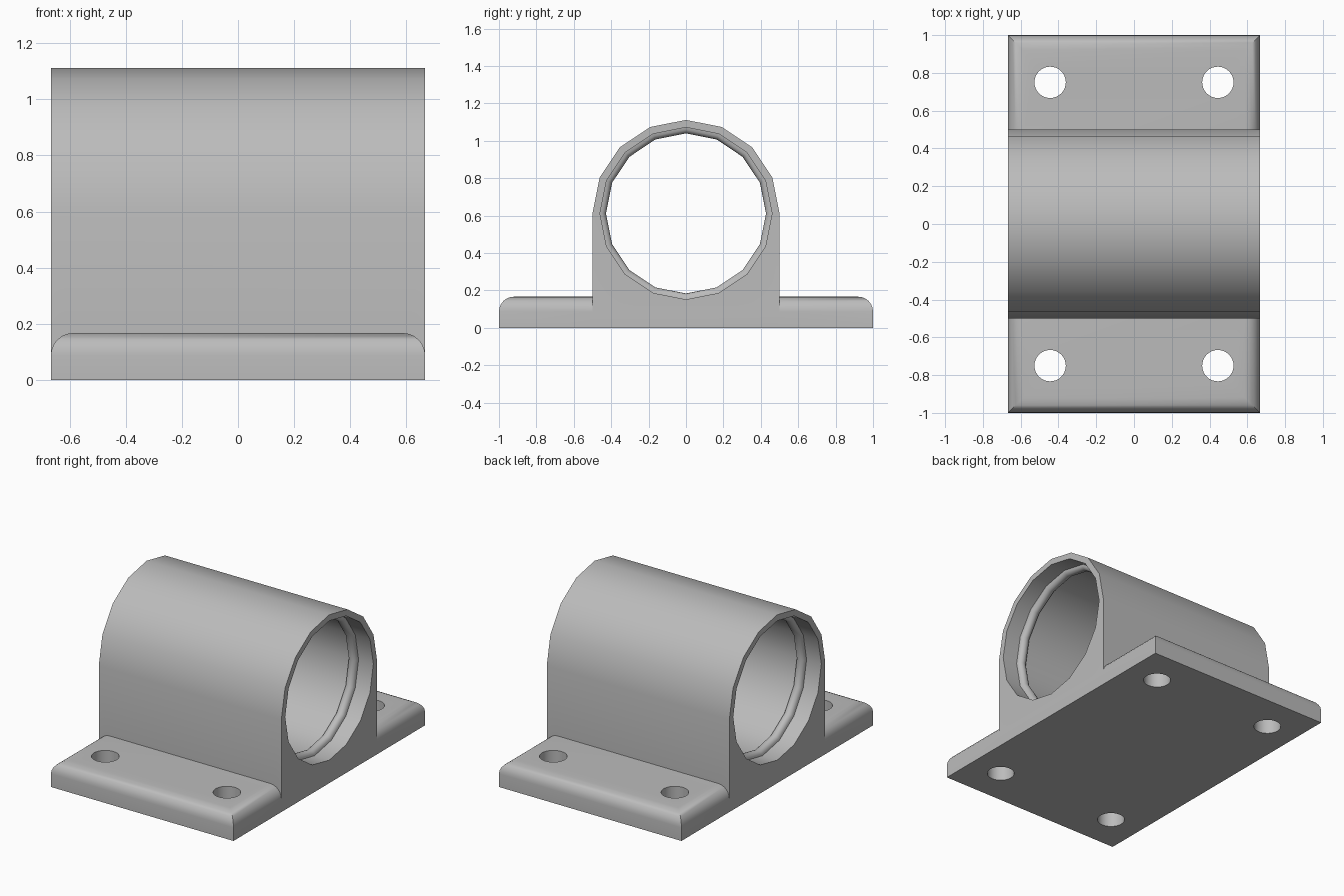
import bpy, bmesh, math

if "Cube" in bpy.data.objects:
    bpy.data.objects.remove(bpy.data.objects["Cube"])

HX, HY = 0.667, 1.0        # half length along the bore, half base width
BASE_Z = 0.167             # base plate thickness
R_OUT, R_BORE, BORE_Z = 0.50, 0.46, 0.612
SIDES = 16

grey = bpy.data.materials.new("light grey")
grey.diffuse_color = (0.5, 0.5, 0.5, 1)
grey.use_nodes = True
grey.node_tree.nodes["Principled BSDF"].inputs["Base Color"].default_value = grey.diffuse_color


def finish(name, bm):
    bmesh.ops.recalc_face_normals(bm, faces=bm.faces)
    mesh = bpy.data.meshes.new(name)
    bm.to_mesh(mesh)
    bm.free()
    mesh.materials.append(grey)
    ob = bpy.data.objects.new(name, mesh)
    bpy.context.collection.objects.link(ob)
    return ob


def combine(target, other, operation):
    """Apply a boolean and remove the helper."""
    mod = target.modifiers.new(operation, 'BOOLEAN')
    mod.operation, mod.object, mod.solver = operation, other, 'EXACT'
    bpy.context.view_layer.objects.active = target
    bpy.ops.object.modifier_apply(modifier=mod.name)
    bpy.data.objects.remove(other)


def lathe_x(name, profile):
    """Closed solid spun about the bore axis from (x, radius) points."""
    bm = bmesh.new()
    rings = []
    for x, r in profile:
        rings.append([bm.verts.new((x, r * math.sin(i * math.tau / SIDES),
                                    BORE_Z + r * math.cos(i * math.tau / SIDES)))
                      for i in range(SIDES)])
    for a, b in zip(rings, rings[1:]):
        for i in range(SIDES):
            j = (i + 1) % SIDES
            bm.faces.new((a[i], a[j], b[j], b[i]))
    bm.faces.new(rings[0])
    bm.faces.new(rings[-1])
    return finish(name, bm)


# Base plate with rounded upper edges
bm = bmesh.new()
bmesh.ops.create_cube(bm, size=1)
for v in bm.verts:
    v.co = (v.co.x * 2 * HX, v.co.y * 2 * HY, (v.co.z + 0.5) * BASE_Z)
top = [e for e in bm.edges if all(v.co.z > BASE_Z / 2 for v in e.verts)]
bmesh.ops.bevel(bm, geom=top, offset=0.08, offset_type='OFFSET', segments=6,
                profile=0.5, affect='EDGES')
base = finish("base_plate", bm)

# Housing: arched profile extruded along the bore
bm = bmesh.new()
outline = [(-R_OUT, 0), (R_OUT, 0)]
for i in range(SIDES // 2 + 1):
    a = i * math.tau / SIDES
    outline.append((R_OUT * math.cos(a), BORE_Z + R_OUT * math.sin(a)))
face = bm.faces.new([bm.verts.new((-HX, y, z)) for y, z in outline])
ext = bmesh.ops.extrude_face_region(bm, geom=[face])
for v in ext["geom"]:
    if isinstance(v, bmesh.types.BMVert):
        v.co.x = HX
housing = finish("bearing_housing", bm)
combine(housing, base, 'UNION')

# Bore with a rounded retaining bead near each end
BEAD_X, BEAD_R = HX - 0.14, 0.032
profile = [(-HX - 0.1, R_BORE)]
for centre in (-BEAD_X, BEAD_X):
    for i in range(9):
        a = math.pi * i / 8
        profile.append((centre - BEAD_R * math.cos(a), R_BORE - BEAD_R * math.sin(a)))
profile.append((HX + 0.1, R_BORE))
combine(housing, lathe_x("bore_cutter", profile), 'DIFFERENCE')

# Four mounting holes
for sx in (-1, 1):
    for sy in (-1, 1):
        bm = bmesh.new()
        bmesh.ops.create_cone(bm, cap_ends=True, segments=32, radius1=0.083,
                              radius2=0.083, depth=0.6)
        bmesh.ops.translate(bm, verts=bm.verts, vec=(sx * 0.444, sy * 0.75, 0.1))
        combine(housing, finish("hole_cutter", bm), 'DIFFERENCE')

# Smooth curved faces, keep hard edges
bpy.ops.object.select_all(action='DESELECT')
housing.select_set(True)
bpy.context.view_layer.objects.active = housing
bpy.ops.object.shade_smooth_by_angle(angle=math.radians(35))
